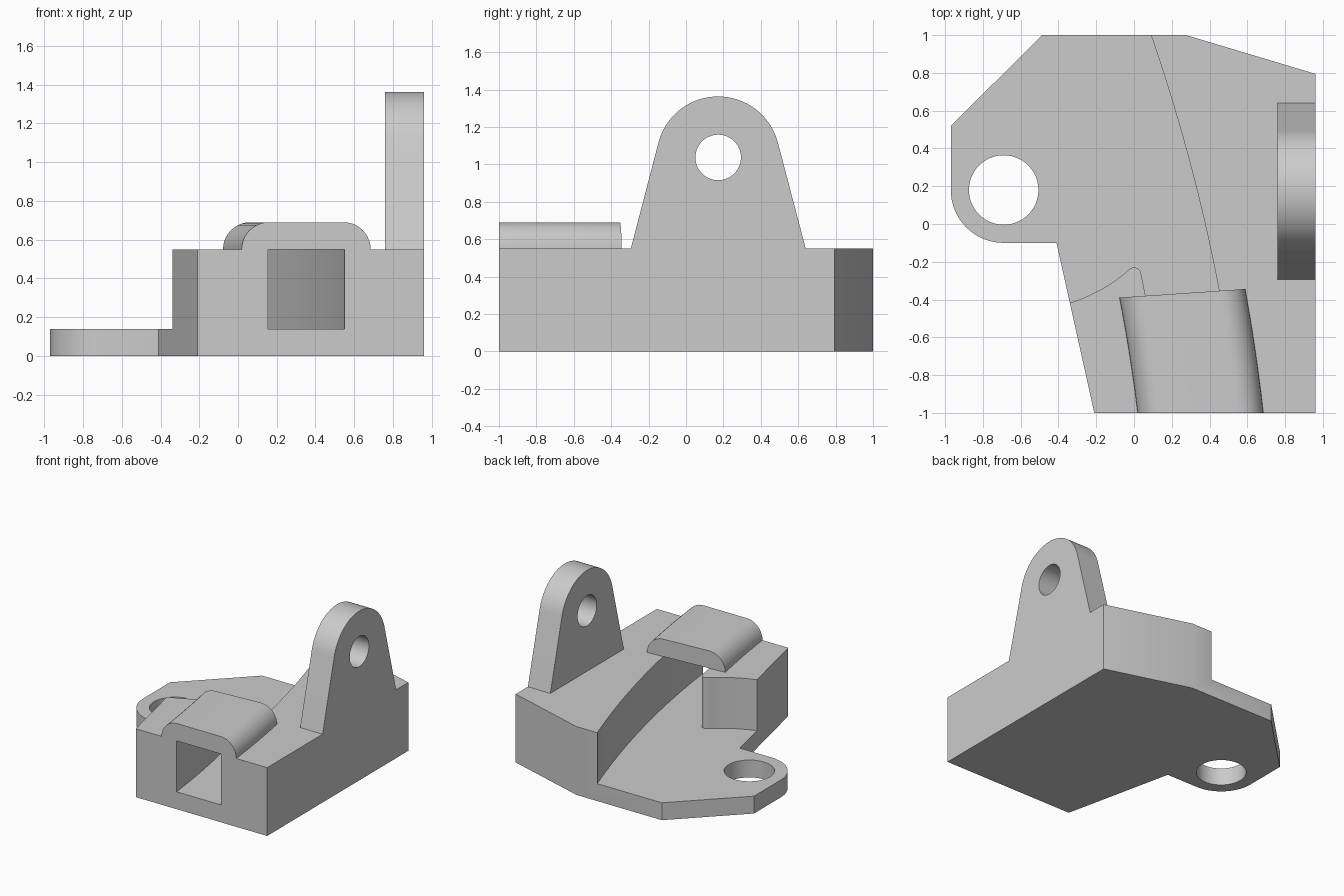
import bpy, bmesh, math
from mathutils import Vector

if "Cube" in bpy.data.objects:
    bpy.data.objects.remove(bpy.data.objects["Cube"])

grey = bpy.data.materials.new("plain grey")
grey.diffuse_color = (0.6, 0.6, 0.6, 1)
grey.use_nodes = True
grey.node_tree.nodes["Principled BSDF"].inputs["Base Color"].default_value = grey.diffuse_color


def arc(cx, cy, r, a0, a1, n):
    return [(cx + r * math.cos(math.radians(a0 + (a1 - a0) * i / n)),
             cy + r * math.sin(math.radians(a0 + (a1 - a0) * i / n))) for i in range(n + 1)]


def loft(name, rings):
    """Closed solid through a list of equal-length rings of 3D points."""
    bm = bmesh.new()
    rows = [[bm.verts.new(p) for p in ring] for ring in rings]
    n = len(rows[0])
    for a, b in zip(rows, rows[1:]):
        for i in range(n):
            j = (i + 1) % n
            bm.faces.new((a[i], a[j], b[j], b[i]))
    bm.faces.new(rows[0])
    bm.faces.new(rows[-1])
    bmesh.ops.recalc_face_normals(bm, faces=bm.faces)
    me = bpy.data.meshes.new(name)
    bm.to_mesh(me)
    bm.free()
    me.materials.append(grey)
    ob = bpy.data.objects.new(name, me)
    bpy.context.collection.objects.link(ob)
    return ob


def prism(name, pts, lo, hi, axis="z"):
    def place(p, h):
        return Vector((p[0], p[1], h)) if axis == "z" else Vector((h, p[0], p[1]))
    return loft(name, [[place(p, h) for p in pts] for h in (lo, hi)])


def combine(target, other, operation):
    mod = target.modifiers.new("join", "BOOLEAN")
    mod.operation, mod.solver, mod.object = operation, "EXACT", other
    bpy.context.view_layer.objects.active = target
    bpy.ops.object.modifier_apply(modifier=mod.name)
    bpy.data.objects.remove(other)


def wall_x(y):
    """Curved right-hand wall of the guide channel."""
    d = y + 0.35
    return 0.45 - 0.19 * d - 0.0567 * d * d


CHANNEL = 0.395

# Body: full-height block with a rounded ear on the left
outline = [(-0.21, -1), (0.96, -1), (0.96, 0.795), (0.275, 1), (-0.485, 1), (-0.97, 0.52)]
outline += arc(-0.69, 0.18, 0.28, 180, 270, 16) + [(-0.41, -0.1)]
body = prism("bracket_body", outline, 0, 0.55)

# Pocket and channel: everything left of the curved wall, above the floor
ys = [-1.1 + 2.2 * i / 28 for i in range(29)]
pocket = [(wall_x(y), y) for y in ys]
pocket += [(-1.2, 1.1), (-1.2, -0.47), (-0.48, -0.47)]
p0, p1, p2 = Vector((-0.344, -0.42)), Vector((-0.15, -0.355)), Vector((-0.024, -0.239))
for i in range(10):
    t = i / 10
    q = p0 * (1 - t) ** 2 + p1 * 2 * t * (1 - t) + p2 * t * t
    pocket.append((q.x, q.y))
pocket += arc(0, -0.268, 0.038, 130, 12, 8)
pocket += [(wall_x(y) - CHANNEL, y) for y in (-0.38, -0.5, -0.6, -0.7, -0.8, -0.9, -1.1)]
combine(body, prism("pocket_cutter", pocket, 0.14, 1), "DIFFERENCE")

# Mounting hole through the ear
combine(body, prism("ear_hole_cutter", arc(-0.69, 0.18, 0.184, 0, 352.5, 47), -0.2, 0.5), "DIFFERENCE")

# Upright lug with a pivot hole
lug_profile = [(0.64, 0.55)] + arc(0.172, 1.033, 0.33, 14.4, 165.6, 32) + [(-0.295, 0.55)]
lug = prism("pivot_lug", lug_profile, 0.76, 0.96, "x")
combine(lug, prism("pivot_hole_cutter", arc(0.172, 1.037, 0.122, 0, 350, 35), 0.5, 1.2, "x"), "DIFFERENCE")
combine(body, lug, "UNION")

# Rounded cap over the channel, swept along its curve
cap_profile = arc(0.193, 0.55, 0.14, 0, 90, 10) + arc(-0.193, 0.55, 0.14, 90, 180, 10)
rings = []
for i in range(9):
    t = i / 8
    y = -1 + 0.633 * t
    cx = wall_x(y) - CHANNEL / 2
    rings.append([(cx + u, y + 0.068 * u * t, z) for u, z in cap_profile])
combine(body, loft("channel_cap", rings), "UNION")

bpy.ops.object.select_all(action="DESELECT")
body.select_set(True)
bpy.context.view_layer.objects.active = body
bpy.ops.object.shade_smooth_by_angle(angle=math.radians(30))
